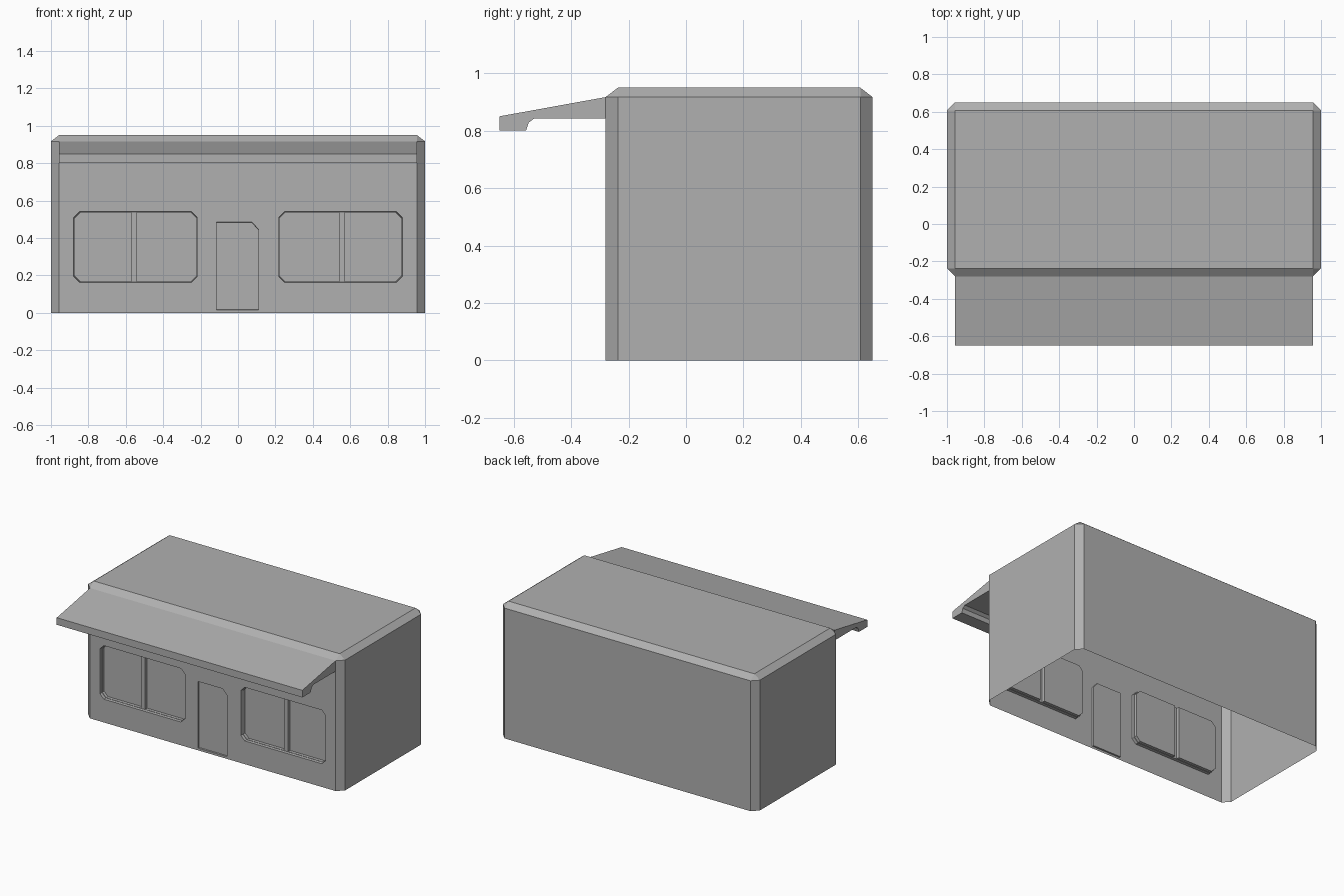
import bpy, bmesh

if "Cube" in bpy.data.objects:
    bpy.data.objects.remove(bpy.data.objects["Cube"])

X, Y0, Y1 = 1.0, -0.28, 0.65
C = 0.043  # corner chamfer

# Dark grey paint
paint = bpy.data.materials.new("grey_paint")
paint.diffuse_color = (0.434, 0.434, 0.434, 1)
paint.use_nodes = True
paint.node_tree.nodes["Principled BSDF"].inputs["Base Color"].default_value = paint.diffuse_color


def make_object(name, bm):
    bmesh.ops.recalc_face_normals(bm, faces=bm.faces)
    mesh = bpy.data.meshes.new(name)
    bm.to_mesh(mesh)
    bm.free()
    mesh.materials.append(paint)
    ob = bpy.data.objects.new(name, mesh)
    bpy.context.collection.objects.link(ob)
    return ob


def prism(name, ring_a, ring_b):
    """Closed solid between two matching rings of points."""
    bm = bmesh.new()
    a = [bm.verts.new(p) for p in ring_a]
    b = [bm.verts.new(p) for p in ring_b]
    n = len(a)
    bm.faces.new(a)
    bm.faces.new(b)
    for i in range(n):
        j = (i + 1) % n
        bm.faces.new((a[i], a[j], b[j], b[i]))
    return make_object(name, bm)


def recess(name, outline, depth, taper=0.0):
    """Cutter pressed into the front wall, narrowing slightly toward its back."""
    cx = (min(p[0] for p in outline) + max(p[0] for p in outline)) / 2
    cz = (min(p[1] for p in outline) + max(p[1] for p in outline)) / 2
    front = [(x, Y0 - depth, z) for x, z in outline]
    sign = lambda v: (v > 0) - (v < 0)
    back = [(x - taper * sign(x - cx), Y0 + depth, z - taper * sign(z - cz))
            for x, z in outline]
    ob = prism(name, front, back)
    ob.hide_render = True
    return ob


# Main body: box with chamfered upright corners and roof edge
bm = bmesh.new()
bmesh.ops.create_cube(bm, size=1)
for v in bm.verts:
    v.co = (v.co.x * 2 * X, (Y0 + Y1) / 2 + v.co.y * (Y1 - Y0), (v.co.z + 0.5) * 0.95)
uprights = [e for e in bm.edges if abs(e.verts[0].co.z - e.verts[1].co.z) > 0.5]
roof_edges = [e for e in bm.edges if all(v.co.z > 0.9 for v in e.verts)]
bmesh.ops.bevel(bm, geom=uprights + roof_edges, offset=C, offset_type='OFFSET',
                segments=1, profile=0.5, affect='EDGES')
for v in bm.verts:
    if 0.85 < v.co.z < 0.94:
        v.co.z = 0.917
body = make_object("cabin_body", bm)

# Windows: a shallow recess over the whole opening, then two deeper panes,
# which leaves the mullion standing set back from the wall
cutters = []
zb, zt, k = 0.162, 0.542, 0.03
for s in (-1, 1):
    whole = [(0.217 + k, zb), (0.88 - k, zb), (0.88, zb + k), (0.88, zt - k),
             (0.88 - k, zt), (0.217 + k, zt), (0.217, zt - k), (0.217, zb + k)]
    cutters.append(recess("window_cutter", [(s * x, z) for x, z in whole], 0.02, 0.003))
    for near, far in ((0.569, 0.877), (0.543, 0.22)):
        d = k if far > near else -k
        b, t = zb + 0.003, zt - 0.003
        pts = [(near, b), (far - d, b), (far, b + k),
               (far, t - k), (far - d, t), (near, t)]
        cutters.append(recess("pane_cutter", [(s * x, z) for x, z in pts], 0.04, 0.003))

# Door panel with one clipped top corner
cutters.append(recess("door_cutter", [(-0.117, 0.014), (0.112, 0.014), (0.112, 0.447),
                                      (0.077, 0.486), (-0.117, 0.486)], 0.01, 0.003))

for c in cutters:
    m = body.modifiers.new("recess", 'BOOLEAN')
    m.operation = 'DIFFERENCE'
    m.solver = 'EXACT'
    m.object = c
dg = bpy.context.evaluated_depsgraph_get()
cut_mesh = bpy.data.meshes.new_from_object(body.evaluated_get(dg))
body.modifiers.clear()
body.data = cut_mesh
for c in cutters:
    bpy.data.objects.remove(c)

# Open underside
bm = bmesh.new()
bm.from_mesh(cut_mesh)
floor = [f for f in bm.faces if all(v.co.z < 0.001 for v in f.verts)]
bmesh.ops.delete(bm, geom=floor, context='FACES')
bm.to_mesh(cut_mesh)
bm.free()

# Sloping awning extruded along the front
profile = [(-0.28, 0.917), (-0.65, 0.85), (-0.65, 0.80), (-0.557, 0.80),
           (-0.548, 0.828), (-0.528, 0.843), (-0.28, 0.843)]
prism("awning", [(-0.956, y, z) for y, z in profile], [(0.956, y, z) for y, z in profile])
